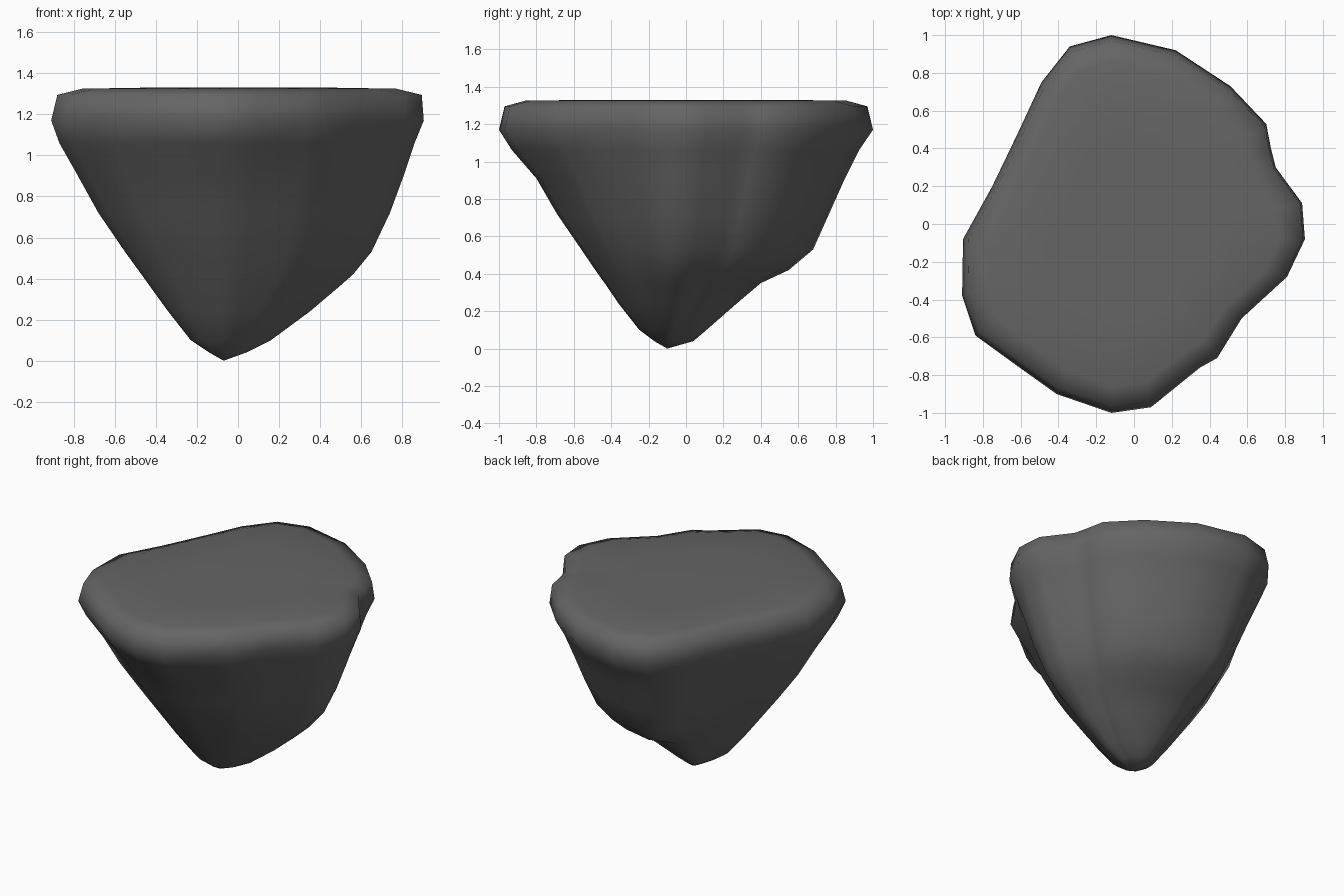
import bpy, bmesh

if "Cube" in bpy.data.objects:
    bpy.data.objects.remove(bpy.data.objects["Cube"])

# Plan outline of the widest ring, counter-clockwise from the right
RIM = [(.905, -.08), (.89, .11), (.75, .3), (.725, .4), (.70, .53), (.51, .73), (.22, .92),
       (-.12, 1.0), (-.34, .94), (-.49, .75), (-.62, .47), (-.75, .2), (-.905, -.08),
       (-.91, -.38), (-.84, -.59), (-.62, -.75), (-.41, -.9), (-.12, -1.0), (.09, -.97),
       (.35, -.76), (.44, -.71), (.57, -.5), (.81, -.28)]
TIP = (-.07, -.10)

# Height, left, right, front and back extents of each ring
LEVELS = [(.04, -.14, .04, -.17, .04),
          (.10, -.23, .16, -.25, .11),
          (.24, -.34, .35, -.36, .27),
          (.35, -.42, .48, -.435, .40),
          (.42, -.47, .56, -.485, .55),
          (.53, -.55, .65, -.56, .68),
          (.72, -.68, .74, -.69, .765),
          (.91, -.785, .81, -.80, .85),
          (1.06, -.87, .86, -.93, .925),
          (1.17, -.91, .905, -1.0, 1.0),
          (1.295, -.88, .895, -.97, .97),
          (1.325, -.76, .77, -.86, .86)]


def remap(v, c, lo, hi, full_lo, full_hi):
    """Scale v about the tip axis so the full range fits lo..hi."""
    return c + (v - c) * ((hi - c) / (full_hi - c) if v > c else (lo - c) / (full_lo - c))


# Lofted rock body
bm = bmesh.new()
rings = []
for z, xl, xr, yf, yb in LEVELS:
    rings.append([bm.verts.new((remap(x, TIP[0], xl, xr, -.91, .905),
                                remap(y, TIP[1], yf, yb, -1, 1), z)) for x, y in RIM])
n = len(RIM)
for a, b in zip(rings, rings[1:]):
    for i in range(n):
        j = (i + 1) % n
        bm.faces.new((a[i], a[j], b[j], b[i]))

# Pointed underside
tip = bm.verts.new((*TIP, 0))
for i in range(n):
    bm.faces.new((tip, rings[0][(i + 1) % n], rings[0][i]))

# Flat plateau on top
inner = [bm.verts.new((v.co.x * .6, v.co.y * .6, 1.33)) for v in rings[-1]]
for i in range(n):
    j = (i + 1) % n
    bm.faces.new((rings[-1][i], rings[-1][j], inner[j], inner[i]))
bm.faces.new(inner)

bmesh.ops.recalc_face_normals(bm, faces=bm.faces)
for f in bm.faces:
    f.smooth = True
mesh = bpy.data.meshes.new("floating_rock")
bm.to_mesh(mesh)
bm.free()
rock = bpy.data.objects.new("floating_rock", mesh)
bpy.context.collection.objects.link(rock)

# Dark stone colour
stone = bpy.data.materials.new("dark_stone")
stone.diffuse_color = (.13, .13, .13, 1)
stone.use_nodes = True
stone.node_tree.nodes["Principled BSDF"].inputs["Base Color"].default_value = stone.diffuse_color
mesh.materials.append(stone)
